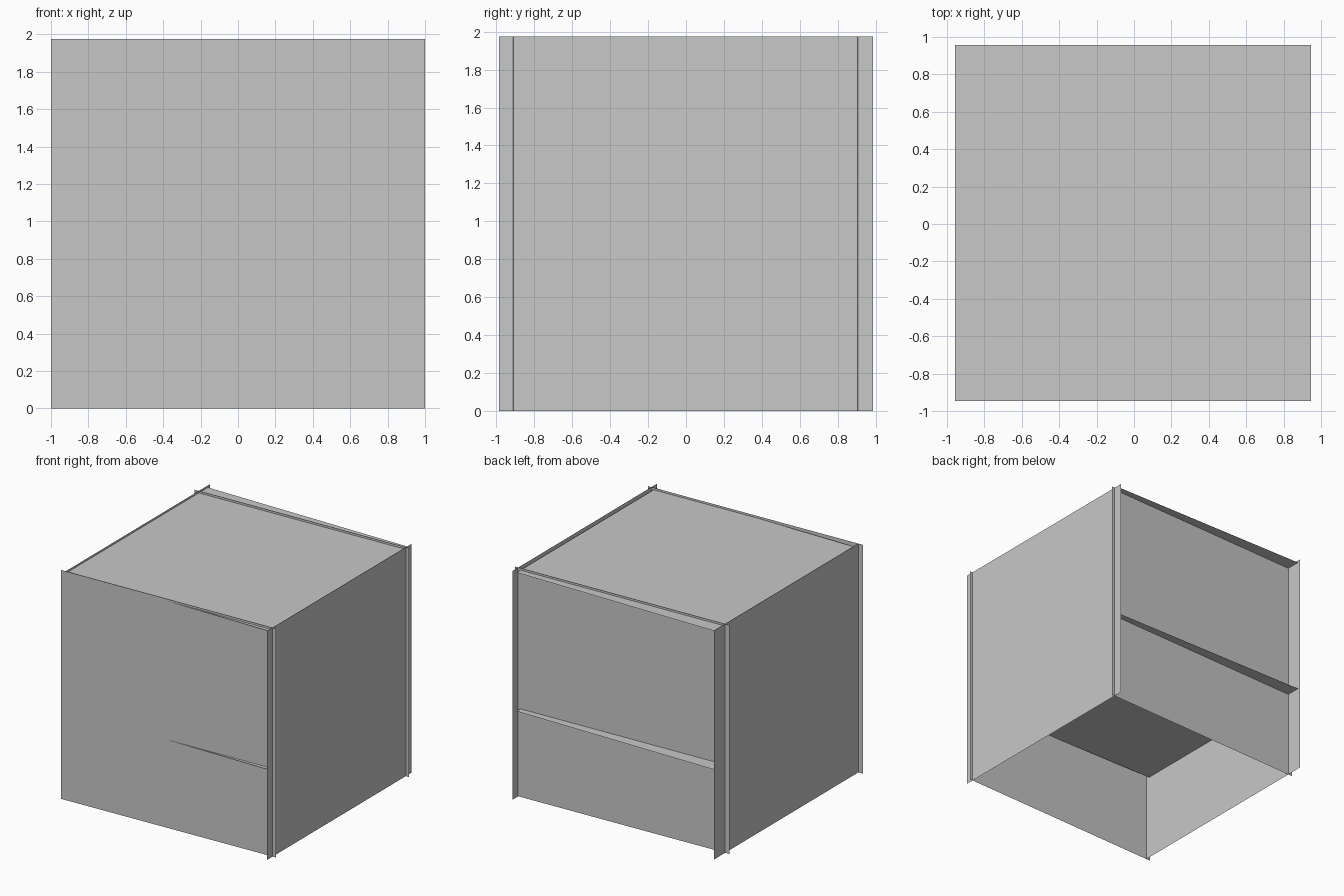
import bpy
import math

cube = bpy.data.objects.get("Cube")
if cube:
    bpy.data.objects.remove(cube, do_unlink=True)

# One plain grey for every panel
grey = bpy.data.materials.new("light_grey")
grey.use_nodes = True
grey.diffuse_color = (0.58, 0.58, 0.58, 1)
grey.node_tree.nodes["Principled BSDF"].inputs["Base Color"].default_value = (0.58, 0.58, 0.58, 1)

HEIGHT = 1.975
SKEW = math.atan(0.0375)  # front and back walls are slightly turned


def panel(name, width, depth, location, rotation=(0, 0, 0)):
    """Thin flat sheet, turned and placed."""
    bpy.ops.mesh.primitive_plane_add(size=1, location=location, rotation=rotation)
    obj = bpy.context.object
    obj.name = name
    obj.scale = (width, depth, 1)
    bpy.ops.object.transform_apply(location=False, rotation=False, scale=True)
    obj.data.materials.append(grey)
    return obj


UP = math.pi / 2

# Front and back walls, crossing the side walls
panel("front_wall", 2.0, HEIGHT, (0, -0.947, HEIGHT / 2), (UP, 0, SKEW))
panel("back_wall", 2.0, HEIGHT, (0, 0.869, HEIGHT / 2), (UP, 0, SKEW + math.pi))

# Side walls
panel("left_wall", 1.97, HEIGHT, (0.968, 0, HEIGHT / 2), (UP, 0, UP))
panel("right_wall", 1.97, HEIGHT, (-0.957, 0, HEIGHT / 2), (UP, 0, -UP))

# Top board and inner shelf, poking through the turned walls
for name, z in (("top_board", 1.957), ("shelf", 0.76)):
    panel(name, 1.904, 1.904, (-0.005, 0.005, z))
